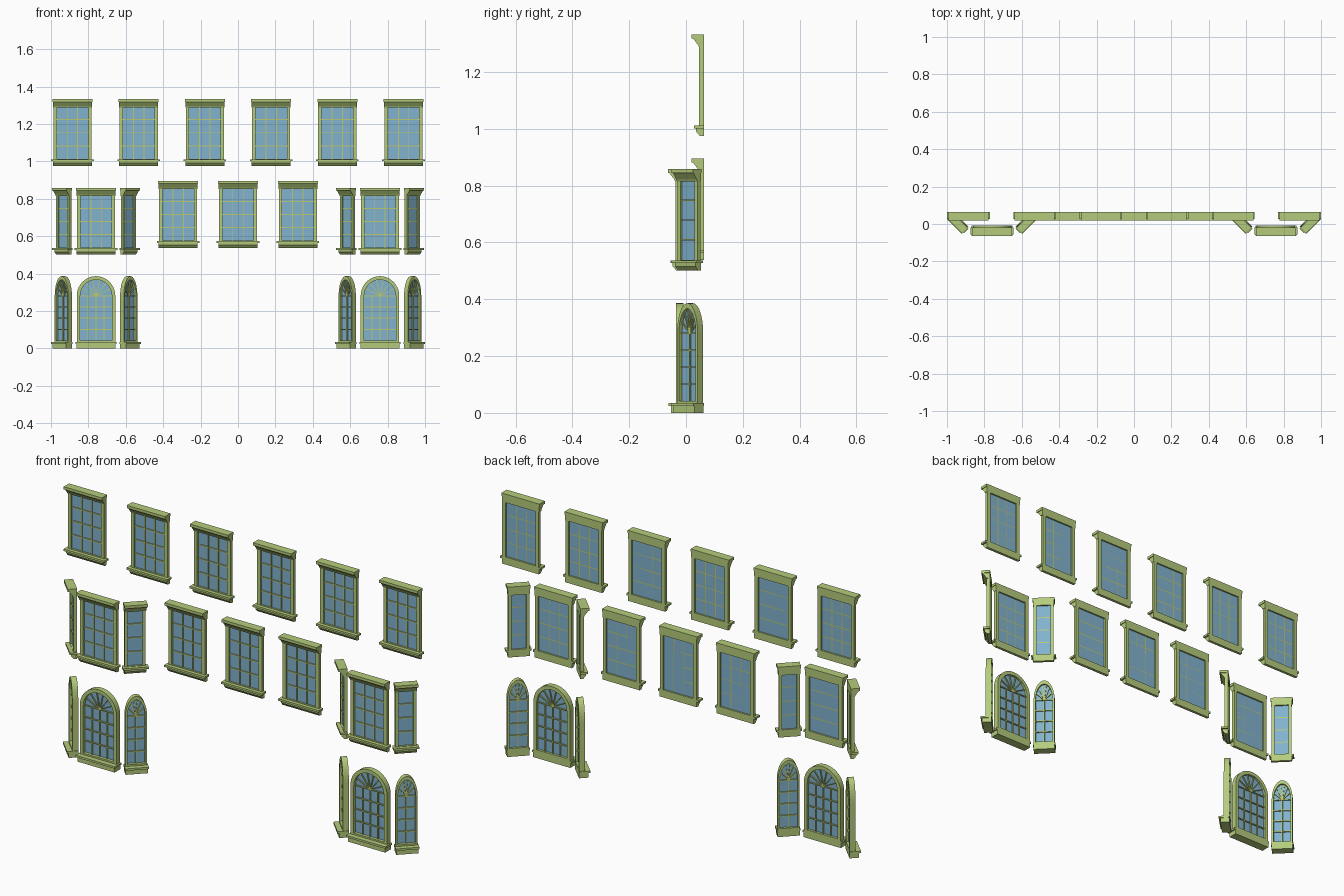
import bpy, bmesh, math
from mathutils import Matrix, Vector

if "Cube" in bpy.data.objects:
    bpy.data.objects.remove(bpy.data.objects["Cube"])


def material(name, color):
    m = bpy.data.materials.new(name)
    m.diffuse_color = color
    m.use_nodes = True
    m.node_tree.nodes["Principled BSDF"].inputs["Base Color"].default_value = m.diffuse_color
    return m


GREEN = material("frame_green", (0.46, 0.60, 0.20, 1))
LIME = material("muntin_lime", (0.50, 0.58, 0.16, 1))
GLASS = material("glass_blue", (0.22, 0.45, 0.62, 1))


def finish(bm, name, mat, place):
    bmesh.ops.recalc_face_normals(bm, faces=bm.faces[:])
    me = bpy.data.meshes.new(name)
    bm.to_mesh(me)
    bm.free()
    me.materials.append(mat)
    ob = bpy.data.objects.new(name, me)
    ob.matrix_world = place
    bpy.context.collection.objects.link(ob)


def prism(bm, profile, half_width):
    """Extrude a (y, z) profile along x, centred on x = 0."""
    a, b = [[bm.verts.new((s * half_width, y, z)) for y, z in profile] for s in (-1, 1)]
    bm.faces.new(a)
    bm.faces.new(b[::-1])
    for i in range(len(a)):
        j = (i + 1) % len(a)
        bm.faces.new((a[i], a[j], b[j], b[i]))


def bar(bm, p, q, width, y0, y1):
    """Straight bar between two (x, z) points."""
    d = Vector(q) - Vector(p)
    m = (Matrix.Translation(((p[0] + q[0]) / 2, (y0 + y1) / 2, (p[1] + q[1]) / 2))
         @ Matrix.Rotation(-math.atan2(d.y, d.x), 4, 'Y')
         @ Matrix.Diagonal((d.length, abs(y1 - y0), width, 1)))
    bmesh.ops.create_cube(bm, size=1, matrix=m)


def ring(bm, outer, inner, y0, y1):
    """Closed frame between two matching (x, z) outlines."""
    loops = [[bm.verts.new((x, y, z)) for x, z in o]
             for o, y in ((outer, y0), (outer, y1), (inner, y1), (inner, y0))]
    n = len(outer)
    for k in range(4):
        a, b = loops[k], loops[(k + 1) % 4]
        for i in range(n):
            j = (i + 1) % n
            bm.faces.new((a[i], a[j], b[j], b[i]))


def pane(outline, y, name, place):
    bm = bmesh.new()
    bm.faces.new([bm.verts.new((x, y, z)) for x, z in outline])
    finish(bm, name, GLASS, place)


def rect(h, z0, z1):
    return [(-h, z0), (h, z0), (h, z1), (-h, z1)]


def square_window(name, place, half, border, sill, cols):
    # jambs and rails
    bm = bmesh.new()
    inner = rect(half - border, 0.038, 0.318)
    ring(bm, rect(half, 0.03, 0.33), inner, 0, -0.017)
    finish(bm, name + "_frame", GREEN, place)
    # muntins
    bm = bmesh.new()
    hw = half - border
    for i in range(1, cols):
        x = -hw + 2 * hw * i / cols
        bar(bm, (x, 0.038), (x, 0.318), 0.005, -0.008, -0.013)
    for i in range(1, 4):
        z = 0.038 + 0.28 * i / 4
        bar(bm, (-hw, z), (hw, z), 0.005, -0.008, -0.013)
    finish(bm, name + "_muntins", LIME, place)
    pane(inner, -0.008, name + "_glass", place)
    # cornice: sloped bed mould with a slab on top
    bm = bmesh.new()
    prism(bm, [(0, 0.314), (-0.018, 0.314), (-0.022, 0.322), (-0.038, 0.343), (0, 0.343)], half + 0.002)
    prism(bm, [(0, 0.343), (-0.043, 0.343), (-0.043, 0.357), (0, 0.357)], half + 0.005)
    finish(bm, name + "_cornice", GREEN, place)
    # sill: slab over a tapered apron
    bm = bmesh.new()
    prism(bm, [(0, 0.026), (-0.035, 0.026), (-0.035, 0.036), (0, 0.036)], sill)
    prism(bm, [(0, 0), (-0.014, 0), (-0.027, 0.015), (-0.028, 0.026), (0, 0.026)], half + 0.002)
    finish(bm, name + "_sill", GREEN, place)


def arched_window(name, place, rx, sill, cols):
    spring, base, rz, seg = 0.281, 0.034, 0.105, 20

    def outline(ax, az, z0):
        arc = [(ax * math.cos(math.pi * i / seg), spring + az * math.sin(math.pi * i / seg))
               for i in range(seg + 1)]
        return [(-ax, z0), (ax, z0)] + arc

    ix, iz = rx * 0.82, rz - 0.019
    inner = outline(ix, iz, base + 0.008)
    bm = bmesh.new()
    ring(bm, outline(rx, rz, base - 0.004), inner, 0, -0.028)
    finish(bm, name + "_frame", GREEN, place)
    pane(inner, -0.012, name + "_glass", place)
    # grid bars and fan spokes
    bm = bmesh.new()
    y0, y1, w = -0.006, -0.018, 0.005
    for i in range(1, cols):
        x = -ix + 2 * ix * i / cols
        bar(bm, (x, base), (x, spring), w, y0, y1)
    for i in range(1, 5):
        z = base + 0.008 + (spring - base - 0.008) * i / 4
        bar(bm, (-ix, z), (ix, z), w, y0, y1)
    for i in range(1, 7):
        a = math.pi * i / 7
        bar(bm, (0, spring), (ix * math.cos(a), spring + iz * math.sin(a)), w * 0.8, y0, y1)
    finish(bm, name + "_muntins", LIME, place)
    # sill
    bm = bmesh.new()
    prism(bm, [(0, 0.024), (-0.053, 0.024), (-0.053, 0.034), (0, 0.034)], sill)
    prism(bm, [(0, 0), (-0.045, 0), (-0.045, 0.024), (0, 0.024)], rx + 0.001)
    finish(bm, name + "_sill", GREEN, place)


def at(x, y, z, angle=0):
    return Matrix.Translation((x, y, z)) @ Matrix.Rotation(math.radians(angle), 4, 'Z')


# top floor row
for i in range(6):
    square_window("top_window", at(-0.885 + 0.354 * i, 0.063, 0.975), 0.102, 0.018, 0.114, 3)
# middle floor, flat wall
for x in (-0.32, 0, 0.32):
    square_window("middle_window", at(x, 0.063, 0.538), 0.102, 0.018, 0.114, 3)
# two bays, each with a centre window and two angled sides
for bx in (-0.759, 0.759):
    square_window("bay_window", at(bx, -0.02, 0.501), 0.102, 0.018, 0.114, 3)
    arched_window("arched_window", at(bx, -0.008, 0), 0.103, 0.110, 4)
    for s in (-1, 1):
        square_window("bay_side_window", at(bx + s * 0.167, 0.017, 0.501, 45 * s), 0.049, 0.014, 0.06, 1)
        arched_window("arched_side_window", at(bx + s * 0.165, 0.0245, 0, 45 * s), 0.051, 0.055, 2)
